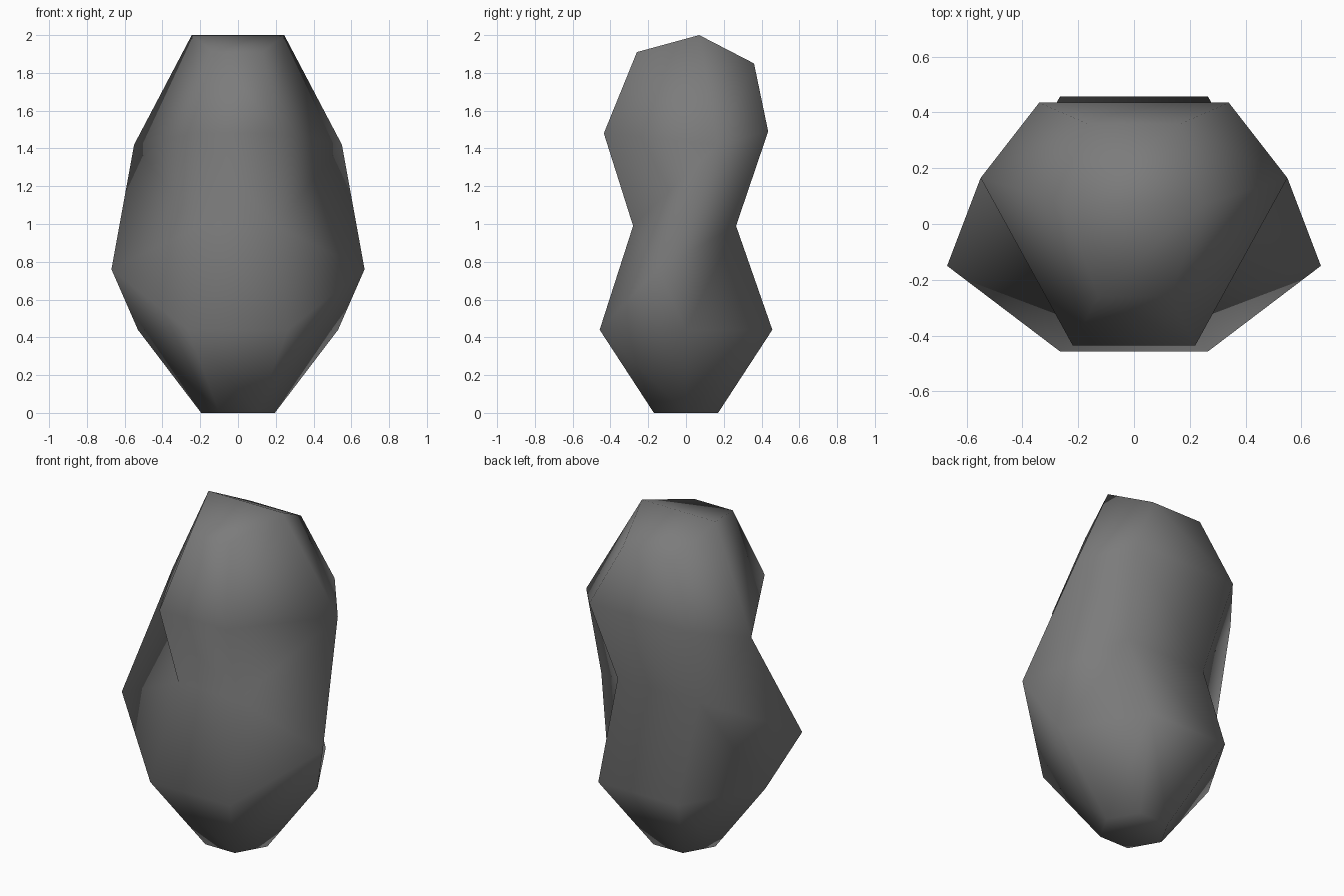
import bpy
import bmesh

cube = bpy.data.objects.get("Cube")
if cube:
    bpy.data.objects.remove(cube, do_unlink=True)

# Stone colour
stone = bpy.data.materials.new("stone_grey")
stone.use_nodes = True
grey = (0.2, 0.2, 0.2, 1)
stone.diffuse_color = grey
bsdf = stone.node_tree.nodes["Principled BSDF"]
bsdf.inputs["Base Color"].default_value = grey
bsdf.inputs["Roughness"].default_value = 0.9

# Half of each six-sided ring, bottom to top: front, side and back corner
half_rings = [
    [(0.098, -0.17, 0), (0.195, 0, 0), (0.098, 0.17, 0)],
    [(0.265, -0.457, 0.44), (0.53, 0, 0.44), (0.265, 0.457, 0.44)],
    [(0.2, -0.28, 0.99), (0.67, -0.15, 0.76), (0.27, 0.265, 0.99)],
    [(0.22, -0.435, 1.48), (0.55, 0.165, 1.42), (0.34, 0.435, 1.49)],
    [(0.13, -0.26, 1.91), (0.245, 0.07, 2), (0.168, 0.36, 1.85)],
]


def full_ring(bm, half):
    """Corners of a ring, the right half mirrored from the left."""
    mirrored = [(-x, y, z) for x, y, z in reversed(half)]
    return [bm.verts.new(co) for co in half + mirrored]


bm = bmesh.new()
rings = [full_ring(bm, half) for half in half_rings]

# Walls between neighbouring rings
for low, high in zip(rings, rings[1:]):
    for i in range(len(low)):
        j = (i + 1) % len(low)
        bm.faces.new((low[i], low[j], high[j], high[i]))

# Flat base, and a top folded along a ridge from side to side
bm.faces.new(reversed(rings[0]))
top = rings[-1]
bm.faces.new((top[0], top[1], top[4], top[5]))
bm.faces.new((top[1], top[2], top[3], top[4]))

# Split bent quads along their shorter diagonal
bmesh.ops.triangulate(bm, faces=bm.faces[:], quad_method='SHORT_EDGE')
bmesh.ops.recalc_face_normals(bm, faces=bm.faces[:])
for face in bm.faces:
    face.smooth = True

mesh = bpy.data.meshes.new("boulder")
bm.to_mesh(mesh)
bm.free()
mesh.materials.append(stone)
boulder = bpy.data.objects.new("boulder", mesh)
bpy.context.collection.objects.link(boulder)
